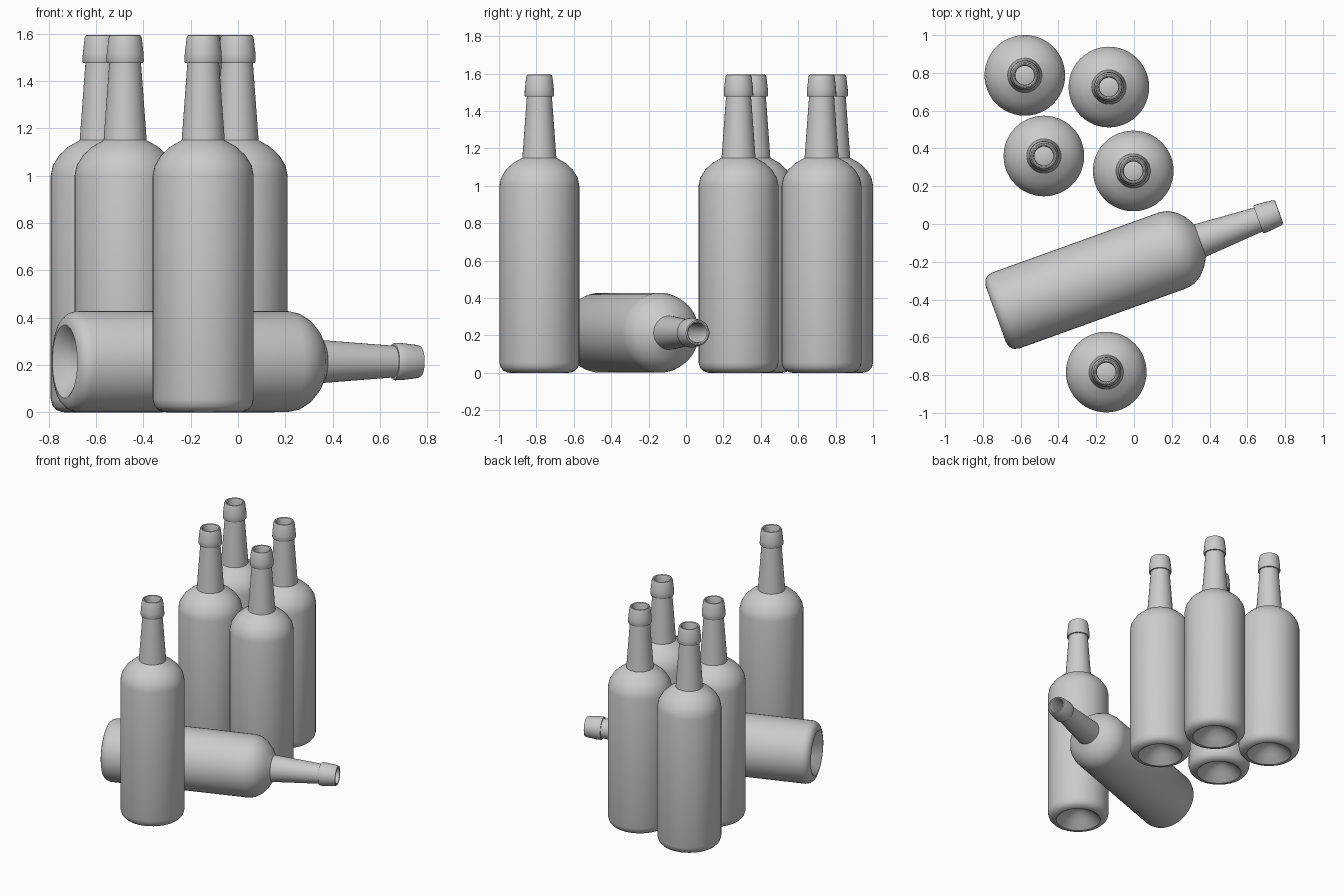
import bpy, bmesh
from math import radians, tau

# Bottle profile (radius, height): punt, body, shoulder, neck, lip, then the inner wall
PROFILE = [
    (0, 0.10), (0.05, 0.08), (0.10, 0.05), (0.147, 0.004), (0.155, 0.0), (0.168, 0.002),
    (0.190, 0.010), (0.206, 0.028), (0.2135, 0.055),
    (0.2135, 1.0), (0.205, 1.043), (0.178, 1.087), (0.140, 1.122), (0.091, 1.15),
    (0.067, 1.477), (0.076, 1.477), (0.079, 1.483), (0.078, 1.515), (0.070, 1.583),
    (0.066, 1.593), (0.060, 1.595), (0.054, 1.592), (0.050, 1.58),
    (0.052, 1.48), (0.076, 1.14), (0.128, 1.108), (0.165, 1.075), (0.190, 1.035),
    (0.198, 0.99), (0.198, 0.06), (0.185, 0.03), (0.155, 0.02), (0.10, 0.068), (0, 0.118),
]


def lathe(name, profile, steps=48):
    bm = bmesh.new()
    verts = [bm.verts.new((r, 0, z)) for r, z in profile]
    edges = [bm.edges.new(pair) for pair in zip(verts, verts[1:])]
    bmesh.ops.spin(bm, geom=verts + edges, cent=(0, 0, 0), axis=(0, 0, 1),
                   angle=tau, steps=steps)
    bmesh.ops.remove_doubles(bm, verts=bm.verts, dist=0.0005)
    bmesh.ops.recalc_face_normals(bm, faces=bm.faces)
    mesh = bpy.data.meshes.new(name)
    bm.to_mesh(mesh)
    bm.free()
    mesh.shade_smooth()
    mesh.set_sharp_from_angle(angle=radians(35))
    return mesh


bottle = lathe("bottle", PROFILE)


def place(name, location, rotation=(0, 0, 0)):
    ob = bpy.data.objects.new(name, bottle)
    ob.location = location
    ob.rotation_euler = rotation
    bpy.context.collection.objects.link(ob)


# Five standing bottles
for i, (x, y) in enumerate([(-0.578, 0.787), (-0.133, 0.725), (-0.477, 0.36),
                            (-0.004, 0.281), (-0.147, -0.784)]):
    place(f"standing_bottle_{i + 1}", (x, y, 0))

# One bottle lying on its side
place("lying_bottle", (-0.732, -0.477, 0.2145), (0, radians(90), radians(19.8)))
